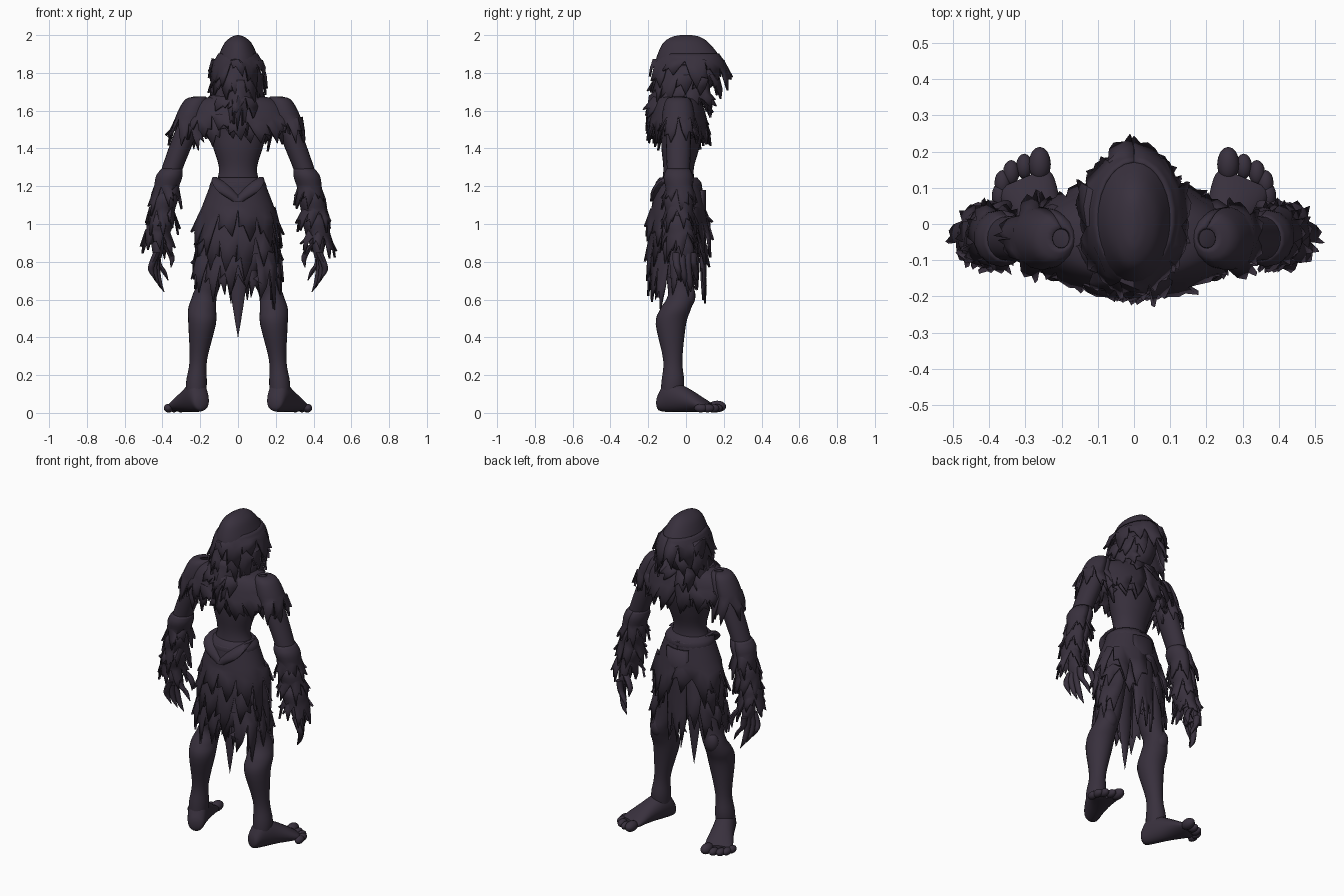
import bpy, bmesh, math, random
from mathutils import Vector, Matrix

if "Cube" in bpy.data.objects:
    bpy.data.objects.remove(bpy.data.objects["Cube"])

DARK = (0.04, 0.03, 0.047, 1)
mat = bpy.data.materials.new("dark_plum")
mat.use_nodes = True
mat.diffuse_color = DARK
bsdf = mat.node_tree.nodes["Principled BSDF"]
bsdf.inputs["Base Color"].default_value = DARK
bsdf.inputs["Roughness"].default_value = 0.9


def finish(name, bm, thick=0, sharp=50):
    bmesh.ops.recalc_face_normals(bm, faces=bm.faces)
    me = bpy.data.meshes.new(name)
    bm.to_mesh(me)
    bm.free()
    me.shade_smooth()
    me.set_sharp_from_angle(angle=math.radians(sharp))
    me.materials.append(mat)
    ob = bpy.data.objects.new(name, me)
    bpy.context.collection.objects.link(ob)
    if thick:
        mod = ob.modifiers.new("thickness", "SOLIDIFY")
        mod.thickness, mod.offset = thick, 0


def hoop(z, rx, ry, y=-.04):
    """Ring on the body's centre line."""
    return 0, y, z, rx, ry


def limb(x, y, z, r):
    """Nearly round ring of an arm, leg or finger."""
    return x, y, z, r, r * 1.1


def smooth(rings, steps=4):
    """Catmull-Rom interpolation of (x, y, z, rx, ry) rings."""
    p = [Vector(r) for r in rings]
    p = [p[0] * 2 - p[1]] + p + [p[-1] * 2 - p[-2]]
    out = []
    for before, start, end, after in zip(p, p[1:], p[2:], p[3:]):
        for i in range(steps):
            t = i / steps
            leave, arrive = (end - before) / 2, (after - start) / 2
            gap = end - start
            out.append(start + leave * t + (gap * 3 - leave * 2 - arrive) * t ** 2
                       + (leave + arrive - gap * 2) * t ** 3)
    return out + [p[-2]]


def ring_point(ring, angle):
    """Angle zero looks along -y."""
    x, y, z, rx, ry = ring
    return Vector((x + max(rx, .001) * math.sin(angle),
                   y - max(ry, .001) * math.cos(angle), z))


def loft(name, rings, side=1, sides=20, matrix=None):
    """Closed smooth body through horizontal ellipses."""
    bm = bmesh.new()
    rows = [[bm.verts.new(ring_point(r, math.tau * i / sides)) for i in range(sides)]
            for r in smooth(rings)]
    for lo, hi in zip(rows, rows[1:]):
        for i in range(sides):
            j = (i + 1) % sides
            bm.faces.new((lo[i], lo[j], hi[j], hi[i]))
    bm.faces.new(rows[0])
    bm.faces.new(rows[-1])
    if matrix:
        bm.transform(matrix)
    for v in bm.verts:
        v.co.x *= side
    finish(name, bm)


def ball(name, loc, size, side=1):
    bm = bmesh.new()
    bmesh.ops.create_uvsphere(bm, u_segments=16, v_segments=10, radius=1)
    bm.transform(Matrix.LocRotScale(Vector(loc), None, Vector(size)))
    for v in bm.verts:
        v.co.x *= side
    finish(name, bm)


def ragged(name, rings, blades, length, span=math.pi, mid=0, flare=.2, side=1):
    """Cloth band through the rings whose lower edge is torn into barbed blades."""
    random.seed(name)
    bm = bmesh.new()
    n = blades * 2
    angles = [mid - span + 2 * span * i / n for i in range(n + 1)]
    rows = [[bm.verts.new(ring_point(r, a)) for a in angles] for r in smooth(rings, 3)]
    for hi, lo in zip(rows, rows[1:]):
        for i in range(n):
            bm.faces.new((hi[i], hi[i + 1], lo[i + 1], lo[i]))
    edge = rows[-1]
    centre = Vector(rings[-1][:3])
    for v in edge[1:-1]:
        v.co += (v.co - centre) * random.uniform(-.04, .06)
        v.co.z += random.uniform(-.2, .2) * length
    for k in range(blades):
        a, b, c = edge[2 * k:2 * k + 3]
        out = (b.co - centre).normalized()
        out.z = 0
        across = c.co - a.co
        drop = length * random.uniform(.6, 1.15)
        lean = across * random.uniform(-.35, .35)

        def point(fall, shift, spread):
            return bm.verts.new(b.co + across * shift + lean * fall + out * spread * drop
                                - Vector((0, 0, drop * fall)))
        m1, m2 = point(.45, -.3, flare * .6), point(.5, .3, flare * .6)
        tip = point(1, 0, flare)
        bm.faces.new((a, b, m1))
        bm.faces.new((b, m2, m1))
        bm.faces.new((b, c, m2))
        bm.faces.new((m1, m2, tip))
        barb = point(.6, random.choice((-.6, .6)), flare * 1.1)
        near_a = (barb.co - a.co).length < (barb.co - c.co).length
        bm.faces.new((a, m1, barb) if near_a else (m2, c, barb))
    for v in bm.verts:
        v.co.x *= side
    finish(name, bm, .012, 40)


# Torso, neck and head
loft("torso", [hoop(1, .13, .1), hoop(1.15, .14, .1), hoop(1.28, .1, .08), hoop(1.4, .13, .1, -.03),
               hoop(1.5, .16, .11, -.02), hoop(1.58, .19, .1), hoop(1.65, .1, .07)], sides=28)
loft("neck", [hoop(1.6, .07, .07), hoop(1.7, .06, .06, 0), hoop(1.8, .06, .06, .02)])
ball("head", (0, .035, 1.79), (.1, .11, .14))

# Hood and layered hair
loft("hood_crown", [hoop(2, .006, .03, 0), hoop(1.99, .035, .075, 0), hoop(1.96, .07, .12, 0),
                    hoop(1.9, .1, .16, .01), hoop(1.845, .12, .185, .02)], sides=28)
for i, tier in enumerate(("brim", "sides", "lower")):
    z, y = 1.9 - .06 * i, .02 - .01 * i
    ragged("hair_" + tier, [hoop(z, .1, .15, y), hoop(z - .05 - .02 * i, .13, .185 - .01 * i, y)],
           11, .12, span=math.pi - .35 * i, flare=.2 - .04 * i)
ragged("hair_nape", [hoop(1.76, .1, .14, -.02), hoop(1.65, .1, .165, -.02)], 5, .17, span=1.2,
       flare=.1)

# Shoulder shawl with torn hem
ragged("shawl", [hoop(1.68, .08, .08), hoop(1.655, .19, .11), hoop(1.61, .245, .13),
                 hoop(1.555, .265, .145)], 17, .13)
ragged("shawl_under", [hoop(1.61, .18, .1), hoop(1.53, .22, .13)], 14, .11, flare=.1)
ragged("collar", [hoop(1.71, .08, .08, -.02), hoop(1.66, .14, .13)], 11, .09, flare=.5)

# Belt and tattered skirt
loft("belt", [hoop(1.17, .14, .11), hoop(1.19, .15, .125), hoop(1.22, .145, .12),
              hoop(1.245, .12, .1)], sides=28)
for i, tier in enumerate(("top", "middle", "bottom")):
    z = 1.22 - .12 * i
    ragged("skirt_" + tier, [hoop(z, .135 + .015 * i, .115), hoop(z - .09, .17 + .01 * i, .13),
                             hoop(z - .17, .2 + .01 * i, .142)],
           12, .2, span=math.pi - .35 * i, flare=.17 - .05 * i)
ragged("skirt_rear_panel", [hoop(1, .15, .11), hoop(.77, .16, .12)], 4, .19, span=.7, flare=0)
ragged("skirt_front_panel", [hoop(1.18, .13, .12, -.02), hoop(.78, .12, .12, -.02)], 3, .19,
       span=.6, mid=math.pi, flare=0)
loft("hanging_tail", [hoop(.95, .05, .02, -.08), hoop(.7, .045, .015, -.08),
                      hoop(.5, .018, .01, -.08), hoop(.4, 0, 0, -.08)], sides=8)

for s, label in ((1, "left"), (-1, "right")):
    # Waist folds draped to the middle
    loft(label + "_belt_fold", [(.125, -.06, 1.25, .01, .05), (.1, -.13, 1.22, .04, .025),
                                (.06, -.165, 1.17, .045, .02), (0, -.175, 1.12, .03, .015)], s, 10)

    # Shoulder cap and arm
    ragged(label + "_shoulder_cap",
           [limb(.2, -.04, 1.67, .025), limb(.22, -.04, 1.655, .055),
            limb(.24, -.04, 1.6, .07), limb(.26, -.04, 1.54, .075)], 8, .13, flare=.28, side=s)
    loft(label + "_arm", [limb(.22, -.04, 1.63, .04), limb(.27, -.04, 1.5, .06),
                          limb(.36, -.04, 1.26, .055), limb(.4, -.04, 1.1, .055),
                          limb(.42, -.02, .92, .034)], s)
    # Forearm wraps, torn in tiers
    for i in range(3):
        x, z = .365 + .022 * i, 1.27 - .12 * i
        ragged(f"{label}_forearm_wrap_{i + 1}",
               [limb(x - .015, -.04, z + .02, .052), limb(x, -.04, z - .02, .066),
                limb(x + .015, -.035, z - .08, .06)], 7, .12, flare=.24, side=s)

    # Hand with curled claws
    loft(label + "_palm", [(.42, -.02, .95, .03, .03), (.425, -.01, .88, .033, .05),
                           (.425, -.005, .82, .02, .045)], s, 14)
    for i in range(4):
        x, y, z = .45 - .022 * i, .03 * i - .05, .7 - .03 * (i % 3)
        loft(f"{label}_finger_{i + 1}",
             [limb(.43, y, .85, .019), limb(x / 2 + .23, y, .79, .017),
              limb(x + .01, y + .01, z + .05, .014), limb(x - .015, y + .015, z, .002)], s, 8)
    loft(label + "_thumb", [limb(.41, .02, .9, .02), limb(.375, .04, .87, .018),
                            limb(.35, .05, .82, .015), limb(.355, .055, .77, .002)], s, 8)

    # Leg
    loft(label + "_leg", [limb(.1, -.04, 1.1, .08), limb(.15, -.03, .72, .066),
                          limb(.177, -.025, .62, .065), limb(.19, -.055, .55, .074),
                          limb(.19, -.08, .47, .073), limb(.21, -.07, .28, .046),
                          limb(.22, -.07, .16, .055), limb(.22, -.08, .06, .05)], s, 24)
    ball(label + "_kneecap", (.187, .015, .62), (.045, .035, .06), s)

    # Foot, lofted heel to ball and turned outward
    turn = (Matrix.Translation((.215, -.09, 0)) @ Matrix.Rotation(math.radians(-23), 4, "Z")
            @ Matrix.Rotation(math.radians(-90), 4, "X"))
    loft(label + "_foot", [hoop(-.065, .02, .025, -.05), hoop(-.05, .045, .05, -.06),
                           hoop(0, .056, .085, -.09), hoop(.1, .065, .065, -.07),
                           hoop(.2, .08, .034, -.04), hoop(.235, .07, .02, -.03)], s, 20, turn)
    # Toes on an arc, the inner one largest
    for i in range(5):
        r = .025 if i else .034
        ball(f"{label}_toe_{i + 1}", (.26 + .11 * math.sin(.4 * i), .165 * math.cos(.27 * i), r),
             (r * .9, r * 1.4, r * .9), s)
